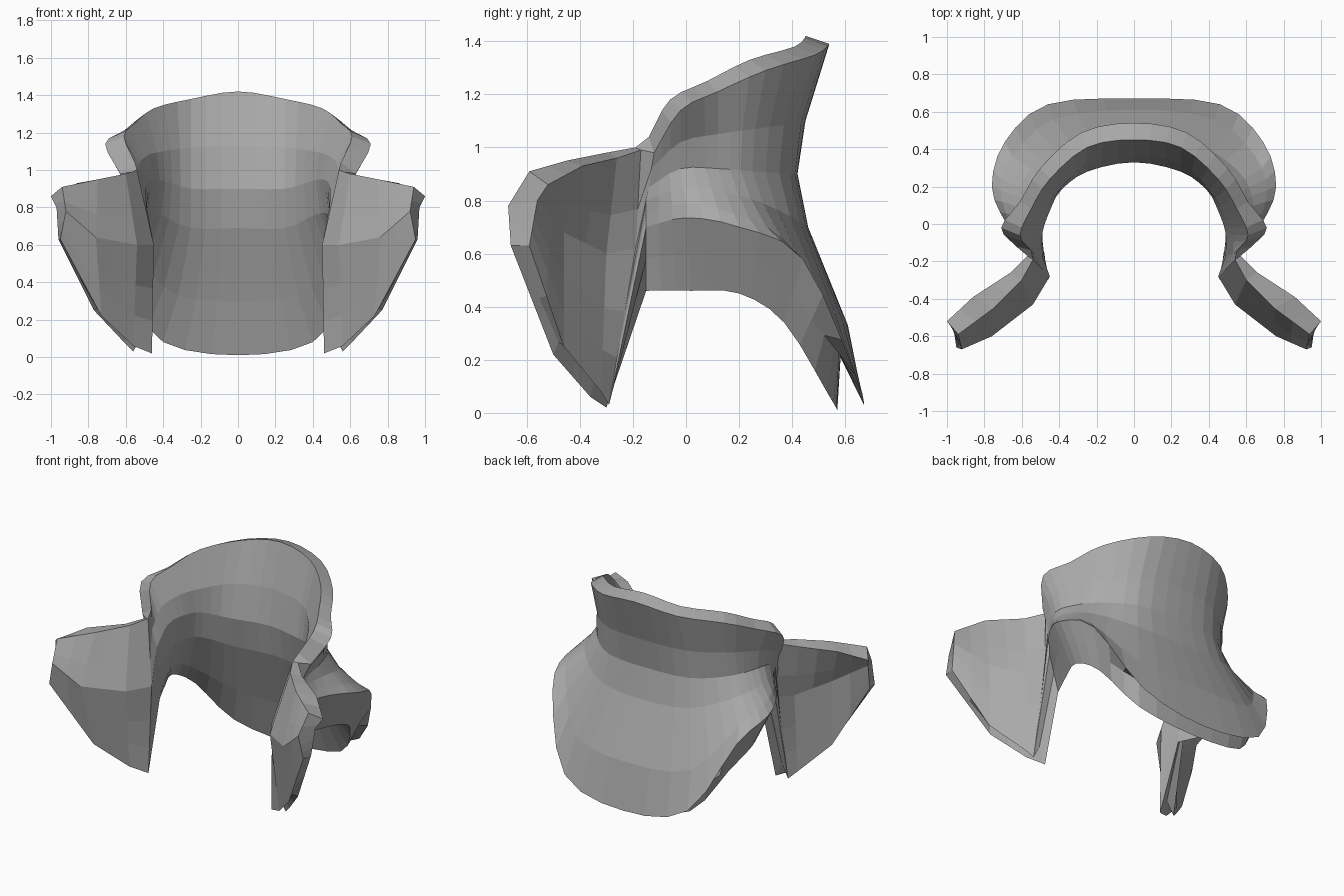
import bpy, bmesh
from mathutils import Vector

cube = bpy.data.objects.get("Cube")
if cube:
    bpy.data.objects.remove(cube, do_unlink=True)


def material(name, colour):
    mat = bpy.data.materials.new(name)
    mat.use_nodes = True
    mat.diffuse_color = colour
    mat.node_tree.nodes["Principled BSDF"].inputs["Base Color"].default_value = colour
    return mat


def spline(points, steps):
    """Smooth curve through the points, with even steps per span."""
    pts = [Vector(p) for p in points]
    mirrored = pts[1].copy()
    mirrored.x = -mirrored.x
    pts = [mirrored] + pts + [2 * pts[-1] - pts[-2]]
    curve = []
    for a, b, c, d in zip(pts, pts[1:], pts[2:], pts[3:]):
        for k in range(steps):
            t = k / steps
            curve.append(0.5 * (2 * b + (c - a) * t
                                + (2 * a - 5 * b + 4 * c - d) * t * t
                                + (3 * b - a - 3 * c + d) * t ** 3))
    return curve + [pts[-2]]


def resample(section, params):
    """Spread a top, belly, bottom section over the collar rows."""
    top, belly, bottom = (Vector(p) for p in section)
    return [top.lerp(belly, 2 * t) if t < 0.5 else belly.lerp(bottom, 2 * t - 1)
            for t in params]


# Rows from rim to hem, each running from the back centre to the front
inner_rows = [
    [(0, .45, 1.42), (.25, .41, 1.38), (.45, .24, 1.33), (.55, .08, 1.25), (.61, -.06, 1.18), (.55, -.14, 1.04)],
    [(0, .37, 1.13), (.25, .32, 1.12), (.4, .18, 1.1), (.48, .06, 1.08), (.53, -.06, 1.03), (.53, -.16, .92)],
    [(0, .33, .9), (.25, .28, .9), (.39, .18, .94), (.45, .07, .95), (.49, -.05, .92), (.49, -.17, .81)],
    [(0, .36, .69), (.25, .33, .69), (.41, .2, .76), (.47, .08, .77), (.49, -.05, .74), (.48, -.17, .67)],
    [(0, .49, .3), (.32, .45, .33), (.5, .29, .48), (.56, .15, .56), (.52, -.03, .56), (.48, -.16, .54)],
    [(0, .57, .01), (.4, .53, .08), (.58, .37, .34), (.63, .2, .45), (.56, .02, .46), (.48, -.15, .46)],
]
outer_rows = [
    [(0, .54, 1.39), (.28, .49, 1.35), (.5, .3, 1.29), (.61, .12, 1.21), (.71, -.02, 1.14), (.63, -.12, .98)],
    [(0, .45, 1.1), (.29, .41, 1.09), (.48, .26, 1.07), (.57, .12, 1.05), (.64, -.02, 1.02), (.6, -.13, .92)],
    [(0, .42, .9), (.3, .39, .9), (.49, .25, .91), (.57, .12, .92), (.61, -.02, .92), (.57, -.14, .85)],
    [(0, .46, .7), (.33, .43, .72), (.55, .29, .79), (.63, .15, .83), (.63, -.01, .85), (.56, -.15, .8)],
    [(0, .61, .33), (.43, .56, .38), (.65, .36, .66), (.71, .18, .75), (.66, 0, .79), (.55, -.15, .75)],
    [(0, .67, .03), (.46, .64, .14), (.69, .44, .58), (.76, .2, .7), (.68, .0, .735), (.55, -.15, .7)],
]

# Lapel sections (top, belly, bottom) from the fold to the tip
lapel_front = [
    [(.54, -.19, 1), (.45, -.28, .6), (.46, -.3, .02)],
    [(.6, -.3, .98), (.54, -.43, .6), (.56, -.36, .06)],
    [(.75, -.45, .95), (.76, -.6, .64), (.73, -.5, .22)],
    [(.94, -.59, .91), (.92, -.67, .78), (.95, -.66, .63)],
]
lapel_back = [
    [(.57, -.17, .99), (.55, -.19, .62), (.56, -.29, .03)],
    [(.66, -.26, .96), (.6, -.3, .6), (.61, -.32, .08)],
    [(.86, -.39, .93), (.77, -.46, .68), (.77, -.46, .25)],
    [(1, -.52, .86), (.97, -.56, .8), (.96, -.59, .63)],
]
row_params = (0, .3, .5, .7, .85, 1)


def section_loop(front, back):
    """Closed section: down the inside, under the hem, up the outside."""
    hem = (front[-1] + back[-1]) / 2
    hollow = max(0, 1 - hem.z / .35)
    hem += hollow * Vector((0, -.04, .2) if hem.y > 0 else (0, 0, .1))
    return front + [hem] + back[::-1]


# Stations: smooth neck part, then the angular lapel
inner_curves = [spline(row, 3) for row in inner_rows]
outer_curves = [spline(row, 3) for row in outer_rows]
loops = [section_loop([Vector(p) for p in f], [Vector(p) for p in b])
         for f, b in zip(zip(*inner_curves), zip(*outer_curves))]
folds = [(resample(f, row_params), resample(b, row_params))
         for f, b in zip(lapel_front, lapel_back)]
for i, (front, back) in enumerate(folds):
    if i > 1:
        # extra facet between the wide lapel sections
        f0, b0 = folds[i - 1]
        loops.append(section_loop([p.lerp(q, .5) for p, q in zip(f0, front)],
                                  [p.lerp(q, .5) for p, q in zip(b0, back)]))
    loops.append(section_loop(front, back))

# Loft the half collar and close the lapel tip
bm = bmesh.new()
rings = [[bm.verts.new(p) for p in loop] for loop in loops]
for a, b in zip(rings, rings[1:]):
    for i in range(len(a)):
        j = (i + 1) % len(a)
        bm.faces.new((a[i], a[j], b[j], b[i]))
tip = rings[-1]
for i in range(len(tip) // 2 - 1):
    bm.faces.new((tip[i], tip[i + 1], tip[-2 - i], tip[-1 - i]))
bm.faces.new(tip[len(tip) // 2 - 1:len(tip) // 2 + 2])
bmesh.ops.recalc_face_normals(bm, faces=bm.faces)

# The half shell is open at the back seam, so fix its facing by the rim
rim = max(bm.faces, key=lambda f: f.calc_center_median().z)
if rim.normal.z < 0:
    bmesh.ops.reverse_faces(bm, faces=bm.faces)

mesh = bpy.data.meshes.new("collar")
bm.to_mesh(mesh)
bm.free()
collar = bpy.data.objects.new("collar", mesh)
bpy.context.collection.objects.link(collar)
mesh.materials.append(material("plain grey", (.4, .4, .4, 1)))
mirror = collar.modifiers.new("mirror", 'MIRROR')
mirror.use_axis[0] = True
